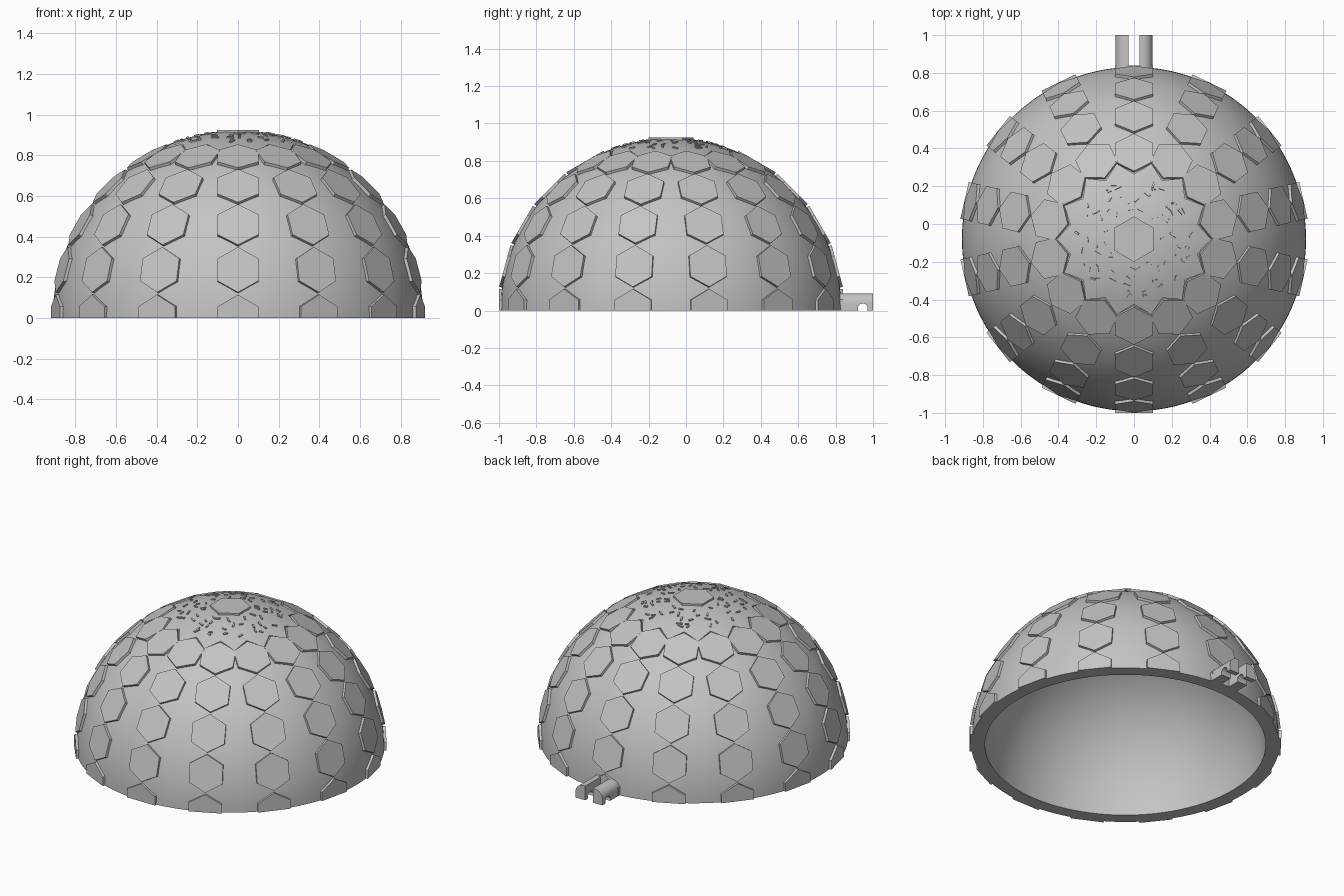
import bpy, bmesh, random
from math import sin, cos, pi, radians, sqrt
from mathutils import Vector, Matrix

random.seed(7)
CENTRE = Vector((0, -0.08, 0))
OUTER, INNER, PLATE = 0.911, 0.83, 0.92
COLUMNS = 14
STEP = 2 * pi / COLUMNS

if "Cube" in bpy.data.objects:
    bpy.data.objects.remove(bpy.data.objects["Cube"], do_unlink=True)

grey = bpy.data.materials.new("plain grey")
grey.use_nodes = True
grey.diffuse_color = (0.55, 0.55, 0.55, 1)
grey.node_tree.nodes["Principled BSDF"].inputs["Base Color"].default_value = grey.diffuse_color


def finish(bm, name, smooth=True):
    """Turn a bmesh into a named, coloured object."""
    bmesh.ops.recalc_face_normals(bm, faces=bm.faces)
    mesh = bpy.data.meshes.new(name)
    bm.to_mesh(mesh)
    bm.free()
    mesh.materials.append(grey)
    obj = bpy.data.objects.new(name, mesh)
    bpy.context.collection.objects.link(obj)
    if smooth:
        bpy.ops.object.select_all(action='DESELECT')
        obj.select_set(True)
        bpy.context.view_layer.objects.active = obj
        bpy.ops.object.shade_smooth_by_angle(angle=radians(25))
    return obj


def extrude(bm, points, offset):
    """Closed prism from a flat outline."""
    face = bm.faces.new([bm.verts.new(p) for p in points])
    top = bmesh.ops.extrude_face_region(bm, geom=[face], use_keep_orig=True)["geom"]
    verts = [g for g in top if isinstance(g, bmesh.types.BMVert)]
    bmesh.ops.translate(bm, verts=verts, vec=offset)


def on_dome(azimuth, elevation):
    """Outward, sideways and upward directions at a spot on the dome."""
    out = Vector((sin(azimuth) * cos(elevation), -cos(azimuth) * cos(elevation), sin(elevation)))
    side = Vector((cos(azimuth), sin(azimuth), 0))
    return out, side, out.cross(side)


def hex_plate(bm, azimuth, elevation, height=PLATE, radius=0.115):
    out, side, up = on_dome(azimuth, elevation)
    base = CENTRE + out * (OUTER - 0.03)
    outline = [base + (side * sin(k * pi / 3) + up * cos(k * pi / 3)) * radius for k in range(6)]
    extrude(bm, outline, out * (height - OUTER + 0.03))


# Hollow half-sphere shell, turned from a closed section
bm = bmesh.new()
N = 40
arc = [k * pi / 2 / N for k in range(N + 1)]
section = [(OUTER, a) for a in arc] + [(INNER, a) for a in reversed(arc)]
verts = [bm.verts.new(CENTRE + Vector((r * cos(a), 0, r * sin(a)))) for r, a in section]
edges = [bm.edges.new((verts[k], verts[k + 1])) for k in range(len(verts) - 1) if k != N]
edges.append(bm.edges.new((verts[-1], verts[0])))
bmesh.ops.spin(bm, geom=verts + edges, cent=CENTRE, axis=(0, 0, 1),
               angle=2 * pi, steps=140, use_merge=True)
bmesh.ops.remove_doubles(bm, verts=bm.verts, dist=0.0002)
finish(bm, "dome_shell")

# Columns of raised hexagons, the lowest row cut off at the rim
bm = bmesh.new()
for column in range(COLUMNS):
    for row in range(5):
        hex_plate(bm, column * STEP, radians(15 * row))
cut = bmesh.ops.bisect_plane(bm, geom=bm.verts[:] + bm.edges[:] + bm.faces[:],
                             plane_co=(0, 0, 0), plane_no=(0, 0, -1), clear_outer=True)
rim = [g for g in cut["geom_cut"] if isinstance(g, bmesh.types.BMEdge)]
bmesh.ops.holes_fill(bm, edges=rim)
finish(bm, "hexagon_plates", smooth=False)

# Star-edged cap following the curve of the dome
bm = bmesh.new()
CAP, RINGS = 0.92, 8


def cap_vert(reach, angle, radius=CAP):
    height = sqrt(radius ** 2 - reach ** 2)
    return bm.verts.new(CENTRE + Vector((reach * sin(angle), -reach * cos(angle), height)))


rings = []
count = 2 * COLUMNS
for ring in range(1, RINGS + 2):
    t = min(ring, RINGS) / RINGS
    skirt = 0.025 if ring > RINGS else 0
    rings.append([cap_vert((0.41 if k % 2 else 0.345) * t, k * pi / COLUMNS, CAP - skirt)
                  for k in range(count)])
pole = cap_vert(0, 0)
for k in range(count):
    n = (k + 1) % count
    bm.faces.new((pole, rings[0][k], rings[0][n]))
    for a, b in zip(rings, rings[1:]):
        bm.faces.new((a[k], b[k], b[n], a[n]))
finish(bm, "star_cap")

# Single hexagon on the crown
bm = bmesh.new()
hex_plate(bm, 0, pi / 2, height=0.925, radius=0.12)
finish(bm, "crown_hexagon", smooth=False)

# Short slivers scattered round the cap
bm = bmesh.new()
for sector in range(COLUMNS):
    for reach in (0.16, 0.21, 0.25, 0.29, 0.31):
        azimuth = (sector + random.random()) * STEP
        out, side, up = on_dome(azimuth, pi / 2 - reach / CAP)
        turn = Matrix((side, up, out)).transposed().to_4x4()
        spin = Matrix.Rotation(random.uniform(0, pi), 4, 'Z')
        size = Matrix.Diagonal((random.uniform(0.02, 0.04), 0.01, 0.012, 1))
        bmesh.ops.create_cube(bm, size=1, matrix=Matrix.Translation(CENTRE + out * CAP) @ turn @ spin @ size)
finish(bm, "cap_slivers", smooth=False)

# Round cutter for the snap-in notch of the hinge prongs
bm = bmesh.new()
bmesh.ops.create_cone(bm, cap_ends=True, segments=32, radius1=0.026, radius2=0.026, depth=0.4,
                      matrix=Matrix.Translation((0, 0.945, 0.012)) @ Matrix.Rotation(pi / 2, 4, 'Y'))
cutter = finish(bm, "notch_cutter", smooth=False)
cutter.hide_render = True
cutter.hide_viewport = True

# Pair of hinge prongs with rounded outer shoulders
for name, s in (("left_prong", 1), ("right_prong", -1)):
    bm = bmesh.new()
    shoulder = [(0.045 + 0.052 * cos(a), 0.04 + 0.052 * sin(a)) for a in (k * pi / 20 for k in range(11))]
    outline = [(0.028, 0), (0.097, 0)] + shoulder + [(0.028, 0.092)]
    extrude(bm, [Vector((s * x, 0.77, z)) for x, z in outline], Vector((0, 0.23, 0)))
    prong = finish(bm, name)
    notch = prong.modifiers.new("notch", 'BOOLEAN')
    notch.operation = 'DIFFERENCE'
    notch.solver = 'EXACT'
    notch.object = cutter
